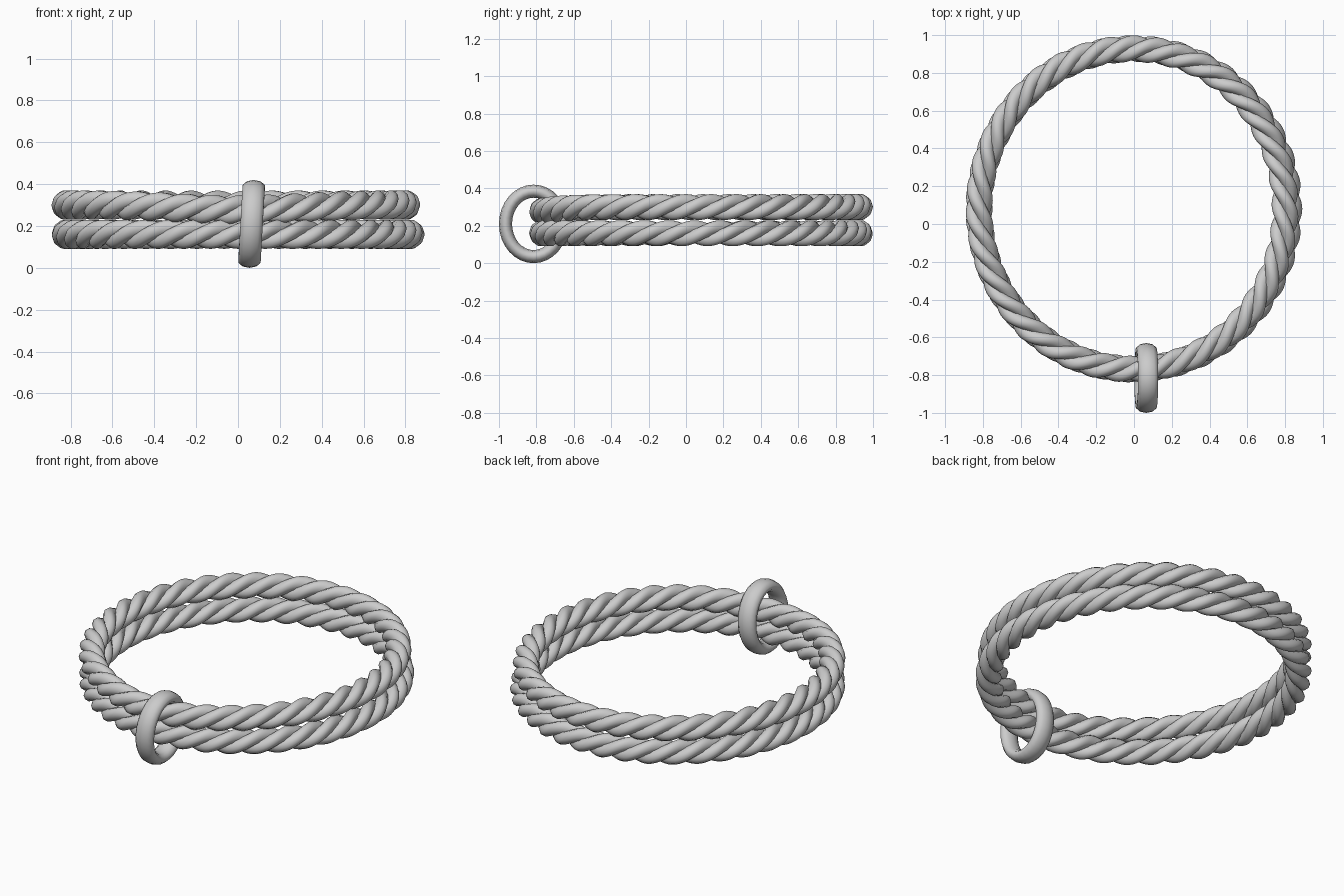
import bpy, math
from mathutils import Vector

if "Cube" in bpy.data.objects:
    bpy.data.objects.remove(bpy.data.objects["Cube"])

N = 320          # samples along each loop
SIDES = 10       # sides of each strand
TURNS = 13       # twists around the loop


def tube_mesh(name, path_frames, sides, ru, rv):
    """Closed tube swept along (centre, axis_u, axis_v) frames."""
    verts, faces = [], []
    n = len(path_frames)
    for c, u, v in path_frames:
        for j in range(sides):
            a = 2 * math.pi * j / sides
            verts.append(c + u * (ru * math.cos(a)) + v * (rv * math.sin(a)))
    for i in range(n):
        k = (i + 1) % n
        for j in range(sides):
            m = (j + 1) % sides
            faces.append((i * sides + j, k * sides + j, k * sides + m, i * sides + m))
    me = bpy.data.meshes.new(name)
    me.from_pydata([tuple(p) for p in verts], [], faces)
    me.shade_smooth()
    ob = bpy.data.objects.new(name, me)
    bpy.context.collection.objects.link(ob)
    return ob


def rope_loop(name, cx, cy, rx, ry, z, sag, phase):
    """Three strands twisted around an oval centre line that dips at the front."""
    up = Vector((0, 0, 1))
    for s in range(3):
        frames = []
        for i in range(N):
            t = 2 * math.pi * i / N
            d = (t - 1.5 * math.pi + math.pi) % (2 * math.pi) - math.pi
            h = z - sag * math.exp(-(d / 0.5) ** 2)
            c = Vector((cx + rx * math.cos(t), cy + ry * math.sin(t), h))
            out = Vector((math.cos(t) / rx, math.sin(t) / ry, 0)).normalized()
            a = TURNS * t + phase + s * 2 * math.pi / 3
            frames.append((c + (out * math.cos(a) + up * math.sin(a)) * 0.032, out, up))
        tube_mesh(f"{name}_strand_{s + 1}", frames, SIDES, 0.039, 0.039)


# twisted rope loops
rope_loop("lower_rope", 0.0, 0.08, 0.82, 0.848, 0.16, 0.0, 0.0)
rope_loop("upper_rope", -0.01, 0.08, 0.81, 0.848, 0.30, 0.022, 0.7)

# oval clasp ring holding both loops, leaning slightly
frames = []
for i in range(32):
    t = 2 * math.pi * i / 32
    radial = Vector((0, math.cos(t), math.sin(t)))
    c = Vector((0.065 + 0.01 * math.sin(t), -0.815 + 0.15 * math.cos(t), 0.21 + 0.175 * math.sin(t)))
    frames.append((c, radial, Vector((1, 0, 0))))
tube_mesh("clasp_ring", frames, 10, 0.035, 0.056)
